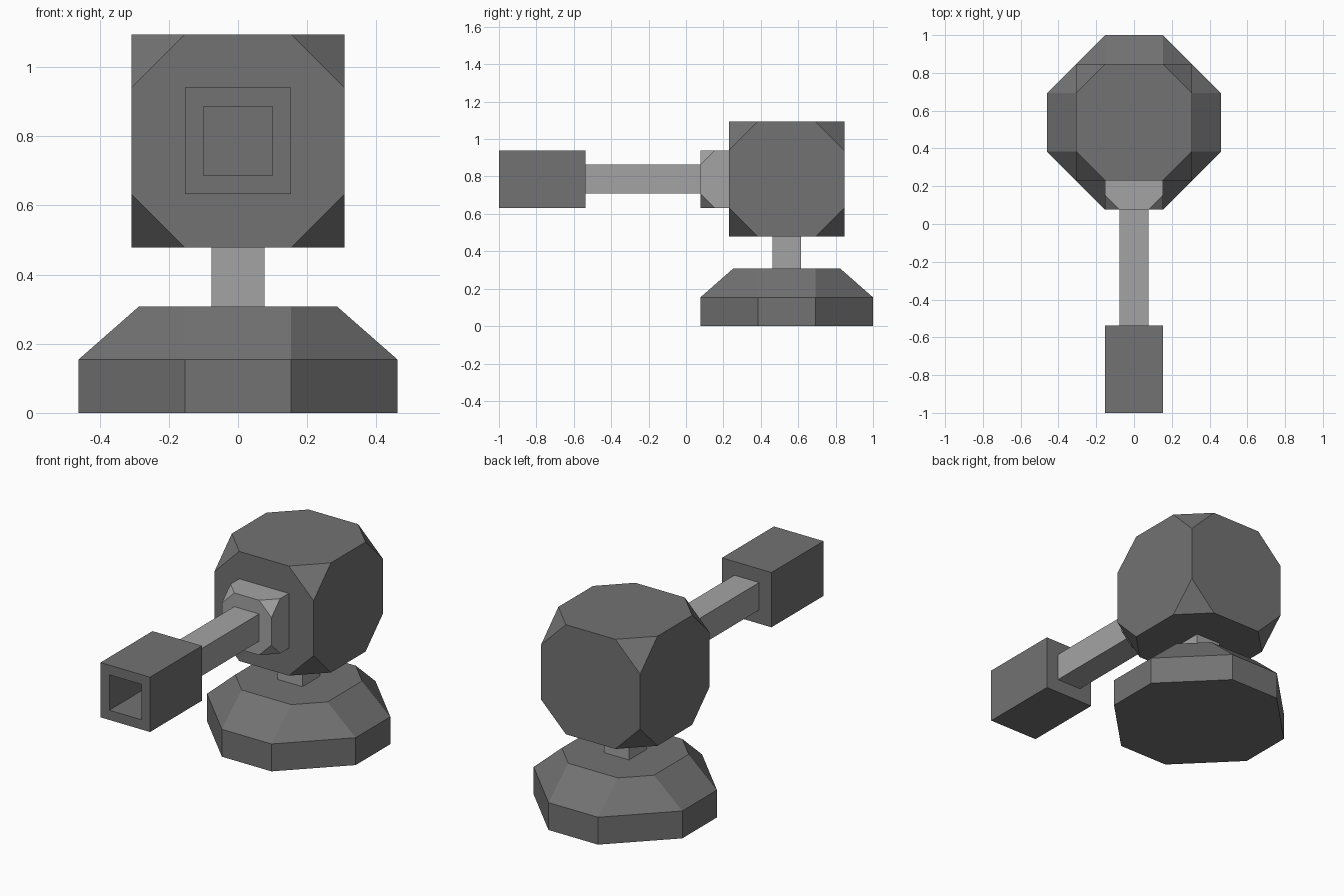
import bpy
import bmesh
from mathutils import Matrix, Vector

if "Cube" in bpy.data.objects:
    bpy.data.objects.remove(bpy.data.objects["Cube"], do_unlink=True)

U = 1 / 13          # building module
CY = 7 * U          # y centre of the turret
CZ = 10.22 * U      # height of the gun axis


def material(name, value):
    mat = bpy.data.materials.new(name)
    mat.use_nodes = True
    colour = (value, value, value, 1)
    mat.diffuse_color = colour
    mat.node_tree.nodes["Principled BSDF"].inputs["Base Color"].default_value = colour
    return mat


dark = material("dark grey", 0.17)
light = material("light grey", 0.37)


def finish(name, bm, mat):
    bmesh.ops.recalc_face_normals(bm, faces=bm.faces)
    mesh = bpy.data.meshes.new(name)
    bm.to_mesh(mesh)
    bm.free()
    mesh.materials.append(mat)
    obj = bpy.data.objects.new(name, mesh)
    bpy.context.collection.objects.link(obj)
    return obj


def box(name, centre, size, mat, cut=0, bore=None):
    """Box with optional clipped corners, or a square bore in its front."""
    bm = bmesh.new()
    bmesh.ops.create_cube(bm, size=1, matrix=Matrix.Translation(centre) @ Matrix.Diagonal((*size, 1)))
    if cut:
        bmesh.ops.bevel(bm, geom=bm.verts[:], offset=cut, segments=1, affect='VERTICES')
    if bore:
        wall, depth = bore
        bm.normal_update()
        front = min(bm.faces, key=lambda f: f.normal.y)
        bmesh.ops.inset_region(bm, faces=[front], thickness=wall)
        hole = bmesh.ops.extrude_face_region(bm, geom=[front])
        moved = [g for g in hole["geom"] if isinstance(g, bmesh.types.BMVert)]
        bmesh.ops.translate(bm, verts=moved, vec=Vector((0, depth, 0)))
        if front.is_valid:
            bmesh.ops.delete(bm, geom=[front], context='FACES_ONLY')
    return finish(name, bm, mat)


def octagon(bm, flat, reach, z):
    corners = []
    for sx, sy, order in ((1, 1, 1), (-1, 1, -1), (-1, -1, 1), (1, -1, -1)):
        pair = [(reach, flat), (flat, reach)][::order]
        corners += [bm.verts.new((sx * x, CY + sy * y, z)) for x, y in pair]
    return corners


# Octagonal foot with a sloped upper half
bm = bmesh.new()
rings = [octagon(bm, 2 * U, reach, z) for reach, z in ((6 * U, 0), (6 * U, 2 * U), (3.72 * U, 4 * U))]
bm.faces.new(rings[0])
bm.faces.new(rings[-1])
for low, high in zip(rings, rings[1:]):
    for i in range(8):
        j = (i + 1) % 8
        bm.faces.new((low[i], low[j], high[j], high[i]))
finish("base", bm, dark)

# Turret on its neck
box("neck", (0, CY, 5.12 * U), (2 * U, 2 * U, 2.24 * U), light)
box("turret_head", (0, CY, CZ), (8 * U, 8 * U, 8 * U), dark, cut=2 * U)

# Gun: collar, barrel and hollow muzzle
box("barrel_collar", (0, 3 * U, CZ), (4 * U, 4 * U, 4 * U), light, cut=U)
box("barrel", (0, -3 * U, CZ), (2 * U, 8 * U, 2 * U), light)
box("muzzle", (0, -10 * U, CZ), (4 * U, 6 * U, 4 * U), dark, bore=(U, 5 * U))
